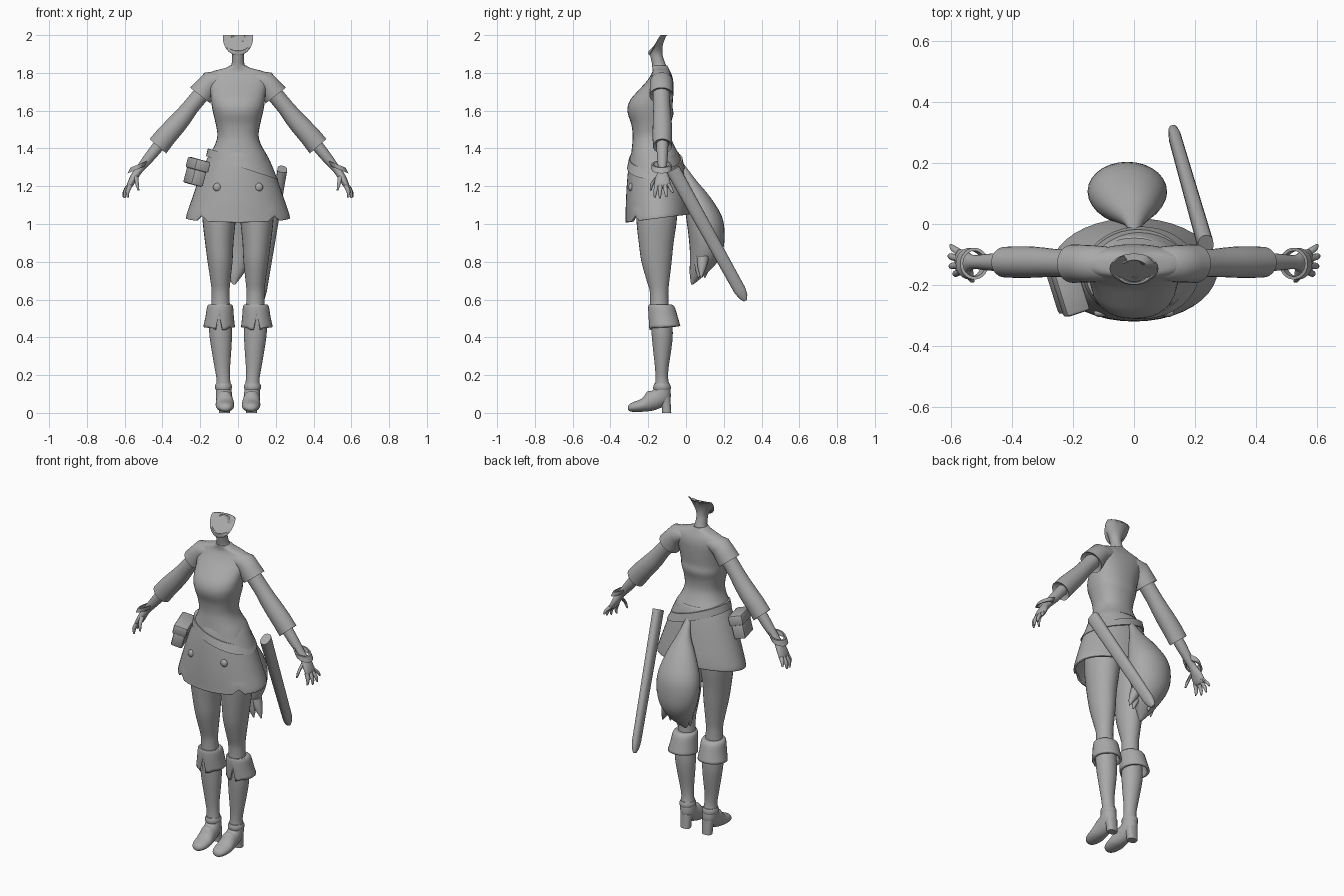
import bpy, bmesh, math
from mathutils import Vector, Matrix

grey = bpy.data.materials.new("plain grey")
grey.diffuse_color = (0.4, 0.4, 0.4, 1)


def finish(name, bm, mirror=False, thick=0, angle=40):
    bmesh.ops.recalc_face_normals(bm, faces=bm.faces)
    me = bpy.data.meshes.new(name)
    bm.to_mesh(me)
    bm.free()
    me.materials.append(grey)
    ob = bpy.data.objects.new(name, me)
    bpy.context.collection.objects.link(ob)
    if thick:
        s = ob.modifiers.new("thickness", 'SOLIDIFY')
        s.thickness, s.offset = thick, -1
    if mirror:
        ob.modifiers.new("mirror", 'MIRROR').use_mirror_merge = False
    bpy.context.view_layer.objects.active = ob
    ob.select_set(True)
    bpy.ops.object.shade_smooth_by_angle(angle=math.radians(angle))
    ob.select_set(False)
    return ob


def resample(rings, steps):
    """Catmull-Rom through the ring parameters."""
    out = []
    for i in range(len(rings) - 1):
        p = [rings[max(i - 1, 0)], rings[i], rings[i + 1], rings[min(i + 2, len(rings) - 1)]]
        for k in range(steps):
            t = k / steps
            out.append([0.5 * (2 * b + (c - a) * t + (2 * a - 5 * b + 4 * c - d) * t * t
                               + (3 * b - a - 3 * c + d) * t ** 3) for a, b, c, d in zip(*p)])
    return out + [list(rings[-1])]


def loft(name, rings, n=28, steps=3, cap=True, power=2.0, edit=None, matrix=None, close=False, **kw):
    """Rings are (x, y, z, rx, ry, tilt about y, tilt about x), tilts in degrees."""
    rings = [list(r) + [0] * (7 - len(r)) for r in rings]
    if steps > 1:
        rings = resample(rings, steps)
    bm = bmesh.new()
    loops = []
    for x, y, z, rx, ry, a, b in rings:
        a, b = math.radians(a), math.radians(b)
        u = Vector((math.cos(a), 0, math.sin(a)))
        v = Vector((0, math.cos(b), math.sin(b)))
        loop = []
        for j in range(n):
            t = 2 * math.pi * j / n
            c, s = math.cos(t), math.sin(t)
            c = math.copysign(abs(c) ** (2 / power), c)
            s = math.copysign(abs(s) ** (2 / power), s)
            co = Vector((x, y, z)) + u * rx * c + v * ry * s
            co.z = min(co.z, 2.0)
            loop.append(bm.verts.new(co))
        loops.append(loop)
    pairs = list(zip(loops, loops[1:])) + ([(loops[-1], loops[0])] if close else [])
    for p, q in pairs:
        for j in range(n):
            bm.faces.new((p[j], p[(j + 1) % n], q[(j + 1) % n], q[j]))
    if cap and not close:
        bm.faces.new(loops[0])
        bm.faces.new(loops[-1])
    if edit:
        for v in bm.verts:
            edit(v.co)
    if matrix:
        bm.transform(matrix)
    return finish(name, bm, **kw)


def aim(start, end):
    """Matrix placing a z-aligned part from start towards end."""
    d = (Vector(end) - Vector(start)).normalized()
    w = d.cross(Vector((1, 0, 0))).normalized()
    u = w.cross(d)
    return Matrix.Translation(start) @ Matrix((u, w, d)).transposed().to_4x4()


# Torso
loft("torso", [(0, -.165, 1.33, .165, .13), (0, -.165, 1.37, .15, .125), (0, -.175, 1.42, .122, .11),
               (0, -.182, 1.47, .109, .1), (0, -.185, 1.53, .118, .105), (0, -.187, 1.58, .13, .12),
               (0, -.19, 1.62, .138, .119), (0, -.181, 1.66, .143, .112), (0, -.163, 1.70, .148, .096),
               (0, -.14, 1.75, .16, .073), (0, -.131, 1.785, .165, .057), (0, -.131, 1.808, .135, .047),
               (0, -.135, 1.825, .07, .043), (0, -.14, 1.84, .04, .04)], n=32, power=2.3)

# Neck with open flared top
loft("neck", [(0, -.137, 1.80, .07, .042), (0, -.141, 1.835, .038, .037), (0, -.151, 1.87, .032, .034),
              (0, -.158, 1.905, .034, .033, 0, 8), (0, -.155, 1.94, .052, .042, 0, 30),
              (0, -.146, 1.985, .08, .105, 0, 62)], n=28, cap=False)
loft("neck_hollow", [(0, -.146, 1.985, .08, .105, 0, 62), (0, -.15, 1.96, .045, .06, 0, 58),
                     (0, -.152, 1.93, .025, .025, 0, 20), (0, -.152, 1.91, .01, .01)], steps=1)

# Short sleeves, folded inward at the opening
loft("short_sleeve", [(.05, -.13, 1.765, .036, .05, 90), (.10, -.13, 1.765, .045, .057, 82),
                      (.145, -.13, 1.75, .060, .061, 60), (.175, -.13, 1.712, .063, .062, 42),
                      (.20, -.13, 1.68, .067, .063, 38), (.193, -.13, 1.69, .052, .052, 38)],
     steps=1, mirror=True, angle=50)

# Arms with flared lower sleeves
loft("lower_sleeve", [(.15, -.13, 1.74, .044, .045, 38), (.21, -.13, 1.668, .044, .045, 38),
                      (.25, -.128, 1.62, .044, .045, 39), (.29, -.126, 1.568, .049, .048, 40),
                      (.33, -.125, 1.522, .053, .051, 41), (.38, -.125, 1.467, .056, .052, 41),
                      (.424, -.125, 1.412, .058, .050, 41), (.414, -.125, 1.424, .036, .034, 41)],
     steps=1, mirror=True)
loft("forearm", [(.40, -.125, 1.44, .032, .032, 40), (.46, -.125, 1.365, .029, .029, 40),
                 (.515, -.125, 1.298, .022, .023, 40), (.535, -.125, 1.272, .021, .026, 38),
                 (.555, -.125, 1.24, .02, .039, 33), (.573, -.125, 1.205, .016, .042, 28),
                 (.578, -.125, 1.192, .008, .032, 28)], n=20, mirror=True)
# Bracelets
loft("bracelet", [(.523, -.13, 1.317, .05, .052, 40 - 62), (.538, -.13, 1.287, .05, .052, 40 - 62),
                  (.538, -.13, 1.287, .04, .042, 40 - 62), (.523, -.13, 1.317, .04, .042, 40 - 62)],
     steps=1, close=True, mirror=True)
# Fingers: base, knuckle, tip
fingers = {"thumb": ((.54, -.145, 1.255), (.535, -.178, 1.215), (.527, -.187, 1.178)),
           "index_finger": ((.57, -.155, 1.205), (.585, -.163, 1.17), (.583, -.165, 1.14)),
           "middle_finger": ((.575, -.135, 1.205), (.597, -.138, 1.17), (.600, -.138, 1.137)),
           "ring_finger": ((.575, -.112, 1.205), (.599, -.107, 1.172), (.606, -.104, 1.143)),
           "little_finger": ((.57, -.095, 1.21), (.592, -.08, 1.187), (.600, -.07, 1.165))}
for name, (p, q, r) in fingers.items():
    loft(name, [(*p, .013, .012, 20), (*q, .0105, .0105, 15), (*r, .005, .005, 10)], n=10, mirror=True)


# Skirt with small notches in the hem
def hem_notch(co):
    if co.z < 1.06 and co.y < -.2 and abs(abs(co.x) - .19) < .015:
        co.z += .03


loft("skirt", [(0, -.165, 1.385, .14, .122), (0, -.163, 1.35, .162, .134), (0, -.16, 1.28, .192, .147),
               (0, -.156, 1.2, .221, .158), (0, -.152, 1.11, .252, .167, 0, 3),
               (0, -.15, 1.05, .272, .170, 0, 6), (0, -.15, 1.03, .274, .171, 0, 7)],
     n=40, cap=False, thick=.012, edit=hem_notch)

# Slanted belt
loft("belt", [(.012, -.16, 1.345, .180, .142, -18), (.022, -.16, 1.297, .201, .152, -18),
              (.022, -.16, 1.297, .18, .135, -18), (.012, -.16, 1.345, .16, .125, -18)],
     n=40, steps=1, close=True)

# Skirt buttons
bm = bmesh.new()
bmesh.ops.create_uvsphere(bm, u_segments=16, v_segments=10, radius=.022,
                          matrix=Matrix.Translation((.11, -.292, 1.195)) @ Matrix.Diagonal((1, .6, 1, 1)))
finish("skirt_button", bm, mirror=True)

# Hip pouch with lid
pouch = (Matrix.Translation((-.222, -.215, 1.275)) @ Matrix.Rotation(math.radians(15), 4, 'Y')
         @ Matrix.Rotation(math.radians(18), 4, 'Z'))
for name, size, z in (("pouch_body", (.068, .15, .09), -.025), ("pouch_lid", (.082, .165, .06), .04)):
    bm = bmesh.new()
    bmesh.ops.create_cube(bm, size=1, matrix=pouch @ Matrix.Translation((0, 0, z)) @ Matrix.Diagonal((*size, 1)))
    bmesh.ops.bevel(bm, geom=bm.edges[:], offset=.01, segments=2, affect='EDGES', profile=.5)
    finish(name, bm)

# Scabbard hanging from the left hip
start, end = (.235, -.07, 1.29), (.125, .315, .595)
length = (Vector(end) - Vector(start)).length
loft("scabbard", [(0, 0, 0, .026, .038), (0, 0, length * .3, .024, .036), (0, 0, length * .92, .02, .032),
                  (0, 0, length * .97, .016, .024), (0, 0, length, .008, .01)],
     n=16, steps=1, power=2.4, matrix=aim(start, end))

# Bushy tail with tufts at the tip
loft("tail", [(0, -.025, 1.32, .014, .012), (0, .02, 1.23, .04, .035), (-.01, .062, 1.14, .085, .068),
              (-.02, .095, 1.04, .122, .095), (-.022, .108, .95, .13, .096), (-.022, .108, .86, .112, .088),
              (-.02, .09, .79, .08, .07), (-.02, .06, .73, .045, .04), (-.02, .033, .68, .006, .006)], n=28)
for x, y, lean in ((-.06, .07, -.01), (.03, .075, .03), (-.02, .11, 0), (.055, .09, .045)):
    loft("tail_tuft", [(x, y, .83, .035, .035), (x + lean * .5, y - .005, .77, .024, .024),
                       (x + lean, y - .01, .715, .003, .003)], n=10)

# Legs
loft("leg", [(.095, -.155, 1.2, .09, .11), (.098, -.155, 1.08, .092, .11), (.1, -.156, 1.0, .086, .105),
             (.099, -.158, .9, .075, .092), (.095, -.156, .8, .066, .08), (.093, -.148, .7, .053, .06),
             (.092, -.142, .63, .047, .048), (.092, -.14, .5, .052, .052)], mirror=True)

# Boots: shaft, ankle and foot
loft("boot", [(.095, -.13, .52, .058, .056), (.092, -.126, .42, .06, .056), (.088, -.126, .34, .053, .049),
              (.083, -.128, .24, .041, .036), (.078, -.128, .18, .036, .034), (.076, -.126, .13, .041, .042),
              (.074, -.137, .09, .043, .056, 0, -28), (.071, -.182, .064, .045, .053, 0, -62),
              (.069, -.23, .041, .049, .035, 0, -83), (.068, -.275, .032, .042, .027, 0, -90),
              (.068, -.3, .028, .027, .018, 0, -90), (.068, -.308, .025, .008, .006, 0, -90)], mirror=True)
loft("boot_ankle_band", [(.077, -.127, .155, .04, .041), (.077, -.127, .143, .045, .046),
                         (.077, -.127, .128, .044, .047), (.077, -.127, .118, .038, .042)], steps=1, mirror=True)
loft("boot_heel", [(.072, -.102, 0, .029, .024), (.072, -.104, .03, .03, .024), (.073, -.113, .085, .036, .03)],
     n=20, steps=1, power=2.6, mirror=True)


# Boot cuffs with a front split
def cuff_split(co):
    if co.y < -.14 and abs(co.x - .096) < .012:
        co.z += max(0, .56 - co.z) * .7
    elif co.y < -.14 and abs(co.x - .096) < .04:
        co.z -= .01 * (co.z < .47)


loft("boot_cuff", [(.094, -.138, .575, .06, .058), (.095, -.13, .56, .069, .07), (.097, -.122, .51, .075, .078),
                   (.1, -.113, .455, .084, .083, 0, 4)], cap=False, thick=.014, edit=cuff_split, mirror=True)
loft("cuff_top", [(.093, -.14, .568, .042, .042), (.094, -.138, .575, .06, .058)], steps=1, mirror=True)
